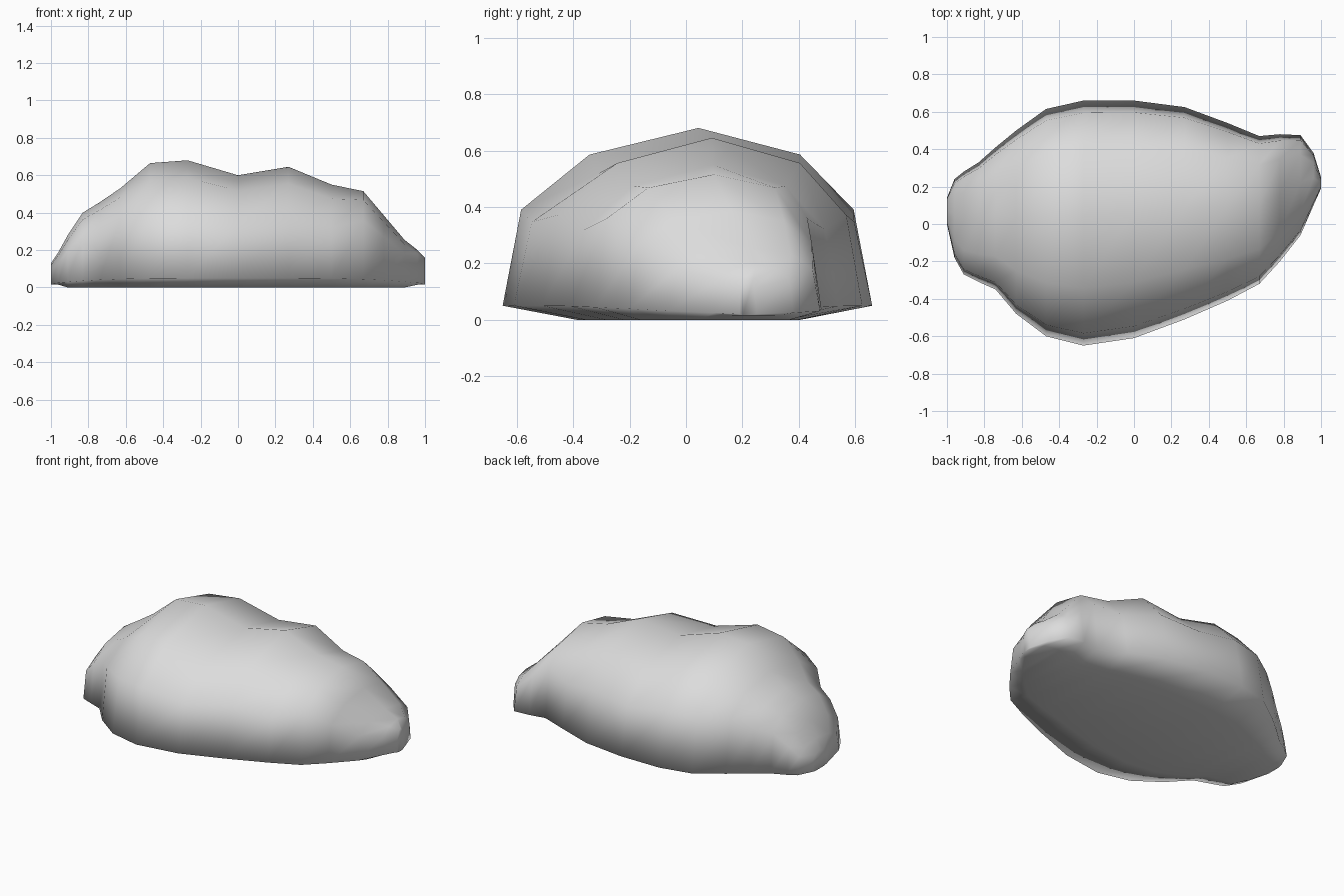
import bpy
import bmesh

default_cube = bpy.data.objects.get("Cube")
if default_cube:
    bpy.data.objects.remove(default_cube, do_unlink=True)

# Single stone grey
stone = bpy.data.materials.new("stone_grey")
stone.use_nodes = True
grey = (0.72, 0.72, 0.72, 1)
stone.diffuse_color = grey
stone.node_tree.nodes["Principled BSDF"].inputs["Base Color"].default_value = grey

# Boulder stations along its length: x, front y, back y, crest height
STATIONS = [
    (-1, 0, .14, .13),
    (-.96, -.18, .24, .19),
    (-.91, -.27, .28, .28),
    (-.83, -.31, .33, .4),
    (-.74, -.35, .41, .455),
    (-.63, -.48, .5, .53),
    (-.47, -.6, .615, .665),
    (-.27, -.65, .66, .68),
    (0, -.61, .66, .6),
    (.27, -.51, .625, .645),
    (.5, -.41, .54, .55),
    (.67, -.32, .47, .515),
    (.78, -.2, .48, .385),
    (.89, -.06, .475, .255),
    (.96, .1, .38, .2),
    (1, .19, .25, .16),
]

# Domed cross-section: sideways position and height, both as fractions
DOME = [(-1, 0), (-.9, .54), (-.53, .85), (.06, 1), (.61, .85), (.9, .54), (1, 0)]


def section_points(x, front, back, crest):
    """Return one closed ring: the dome over a narrower flat underside."""
    middle = (front + back) / 2
    half_width = (back - front) / 2
    rim = .02 + .03 * (1 - x ** 4)
    squareness = .65 if abs(x) > .6 else 1
    ring = []
    for side, height in DOME:
        z = rim + (crest - rim) * height ** squareness
        ring.append((x, middle + half_width * side, z))
    underside = .015 if abs(x) > .95 else 0
    for side in (.6, -.6):
        ring.append((x, middle + half_width * side, underside))
    return ring


def loft(name, sections, material):
    """Join successive rings into a closed smooth body."""
    bm = bmesh.new()
    rings = [[bm.verts.new(point) for point in section] for section in sections]
    for ring, following in zip(rings, rings[1:]):
        for i in range(len(ring)):
            j = (i + 1) % len(ring)
            bm.faces.new((ring[i], ring[j], following[j], following[i]))
    bm.faces.new(rings[0])
    bm.faces.new(rings[-1])
    bmesh.ops.recalc_face_normals(bm, faces=bm.faces)
    for face in bm.faces:
        face.smooth = True
    mesh = bpy.data.meshes.new(name)
    bm.to_mesh(mesh)
    bm.free()
    mesh.materials.append(material)
    body = bpy.data.objects.new(name, mesh)
    bpy.context.collection.objects.link(body)
    return body


# Boulder
loft("boulder", [section_points(*station) for station in STATIONS], stone)
